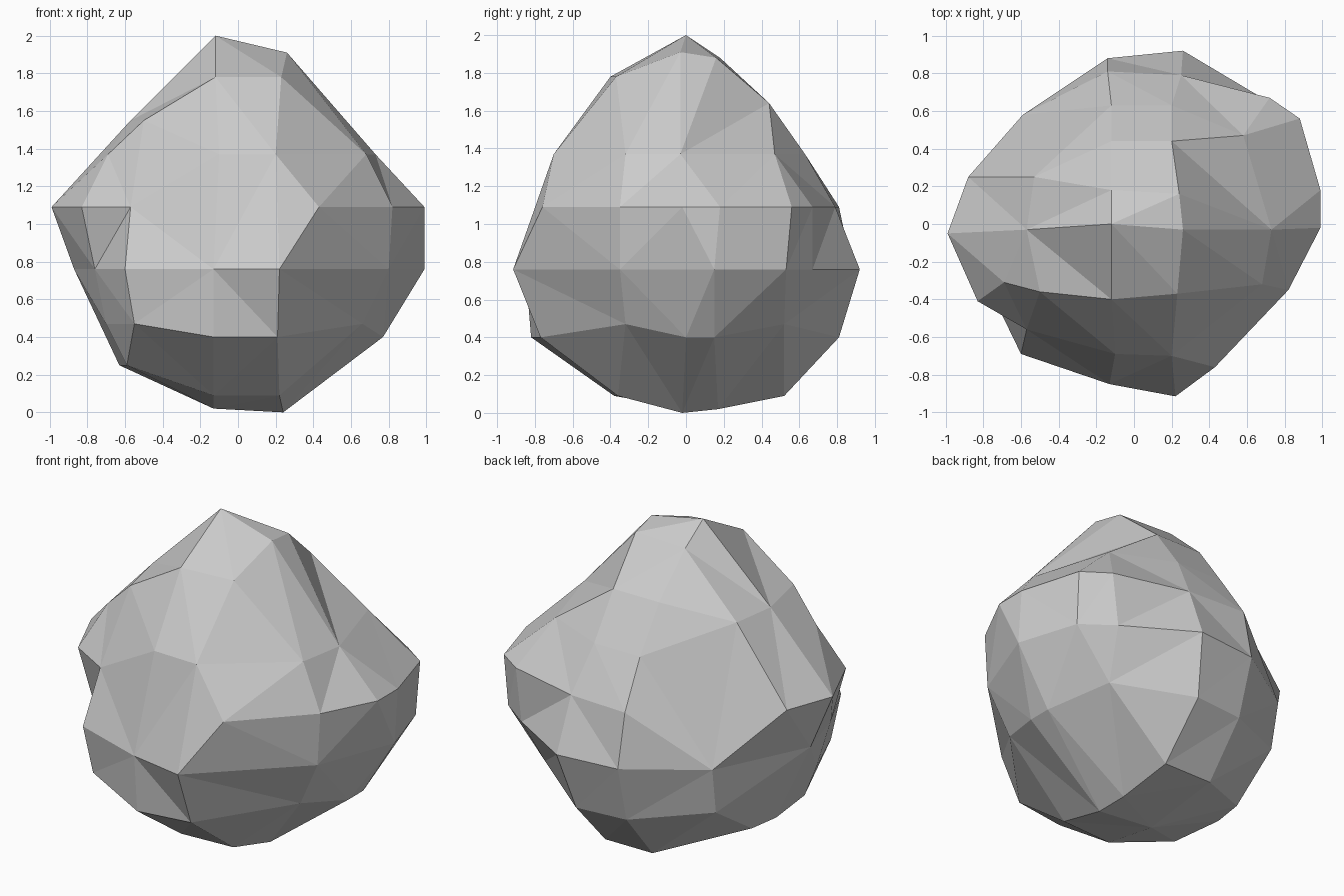
import bpy, bmesh
from mathutils import Vector

# Corner points of the faceted boulder, in layers: height, then x, y around it
layers = [
    (0.00, [(0.24, -0.02)]),
    (0.02, [(0.22, 0.17), (-0.13, 0.0)]),
    (0.09, [(-0.13, -0.38), (0.22, -0.36), (0.2, 0.52), (-0.13, 0.52)]),
    (0.25, [(-0.63, 0.0), (-0.59, -0.34), (-0.6, 0.2)]),
    (0.40, [(-0.13, -0.82), (0.21, -0.77), (0.77, 0.0), (0.77, 0.15),
            (0.2, 0.81), (-0.13, 0.78)]),
    (0.47, [(-0.55, -0.66), (0.66, -0.32), (0.62, 0.52), (-0.7, -0.3),
            (-0.58, 0.53)]),
    (0.76, [(-0.6, -0.69), (-0.13, -0.85), (0.22, -0.915), (0.8, -0.35),
            (0.99, 0.15), (0.87, 0.53), (0.68, 0.67), (0.26, 0.92),
            (-0.14, 0.88), (-0.59, 0.58), (-0.87, 0.0), (-0.76, -0.36)]),
    (1.09, [(-0.83, -0.41), (-0.57, -0.56), (0.43, -0.76), (0.82, -0.35),
            (0.99, -0.02), (0.99, 0.18), (0.88, 0.56), (0.72, 0.67),
            (0.25, 0.79), (-0.14, 0.81), (-0.88, 0.25), (-0.99, -0.05)]),
    (1.37, [(0.2, -0.7), (-0.1, -0.69), (0.68, -0.32), (0.73, -0.03),
            (0.2, 0.63), (-0.12, 0.63), (-0.69, -0.31), (0.58, 0.47)]),
    (1.55, [(-0.57, -0.03), (-0.5, -0.36), (-0.53, 0.25)]),
    (1.64, [(0.2, 0.44), (-0.12, 0.44)]),
    (1.78, [(-0.12, -0.4), (0.23, -0.37)]),
    (1.88, [(0.24, 0.16), (-0.12, 0.18)]),
    (1.91, [(0.26, -0.03)]),
    (2.00, [(-0.12, 0.0)]),
]
centre = Vector((0, 0, 1))

# Wrap the points on a sphere, then move each to its true place (allows dents)
bm = bmesh.new()
true_place = {}
for z, ring in layers:
    for x, y in ring:
        p = Vector((x, y, z))
        true_place[bm.verts.new(centre + (p - centre).normalized())] = p
bmesh.ops.convex_hull(bm, input=bm.verts)
for v in bm.verts:
    v.co = true_place[v]
bmesh.ops.recalc_face_normals(bm, faces=bm.faces)

# Turn facet diagonals that make needless creases
bmesh.ops.beautify_fill(bm, faces=bm.faces, edges=bm.edges, method='ANGLE')

mesh = bpy.data.meshes.new("boulder")
bm.to_mesh(mesh)
bm.free()
boulder = bpy.data.objects.new("boulder", mesh)
bpy.context.collection.objects.link(boulder)
